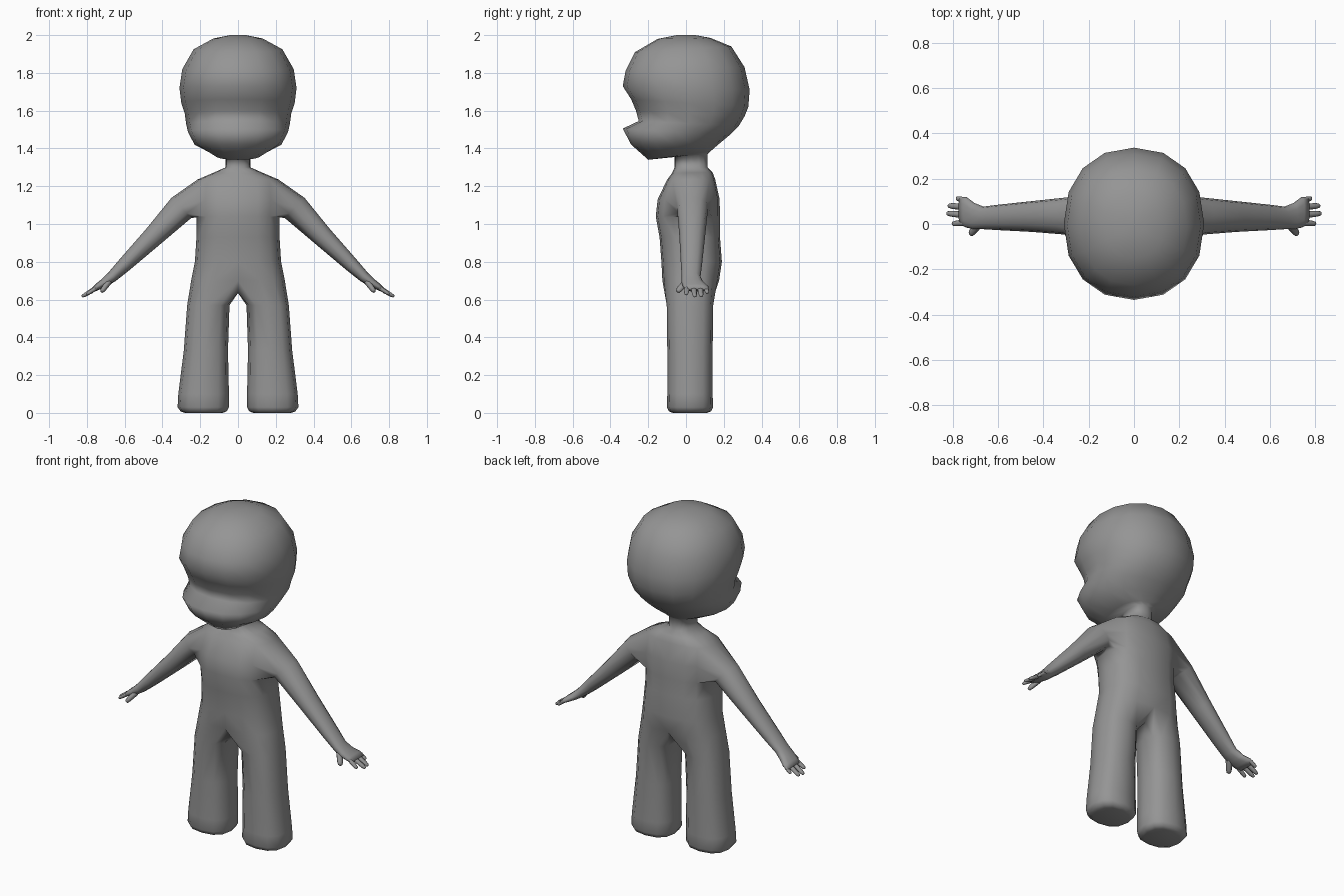
import bpy, bmesh
from math import sin, cos, pi, radians, copysign
from mathutils import Vector

cube = bpy.data.objects.get("Cube")
if cube:
    bpy.data.objects.remove(cube)

grey = bpy.data.materials.new("plain grey")
grey.use_nodes = True
colour = (0.3, 0.3, 0.3, 1)
grey.diffuse_color = colour
grey.node_tree.nodes["Principled BSDF"].inputs["Base Color"].default_value = colour


def power(v, e):
    return copysign(abs(v) ** (2 / e), v)


def half_ring(bm, yf, zf, yb, zb, w, e):
    """Nine points from the front centre round the +x side to the back centre."""
    front, back = Vector((0, yf, zf)), Vector((0, yb, zb))
    mid, arm = (front + back) / 2, (back - front) / 2
    row = []
    for i in range(9):
        a = -pi / 2 + pi * i / 8
        x = 0 if i in (0, 8) else w * power(cos(a), e)
        row.append(bm.verts.new(mid + arm * power(sin(a), e) + Vector((x, 0, 0))))
    return row


def ring(bm, centre, u, v, n=12, e=2.2):
    steps = [2 * pi * i / n for i in range(n)]
    return [bm.verts.new(Vector(centre) + u * power(cos(a), e) + v * power(sin(a), e))
            for a in steps]


def bridge(bm, a, b, closed=True):
    n = len(a)
    for i in range(n if closed else n - 1):
        j = (i + 1) % n
        bm.faces.new((a[i], a[j], b[j], b[i]))


def tube(bm, loops):
    for a, b in zip(loops, loops[1:]):
        bridge(bm, a, b)
    bm.faces.new(loops[-1])


def finish(bm, name):
    bmesh.ops.recalc_face_normals(bm, faces=bm.faces)
    for f in bm.faces:
        f.smooth = True
    mesh = bpy.data.meshes.new(name)
    bm.to_mesh(mesh)
    bm.free()
    mesh.materials.append(grey)
    obj = bpy.data.objects.new(name, mesh)
    bpy.context.collection.objects.link(obj)
    mirror = obj.modifiers.new("Mirror", 'MIRROR')
    mirror.use_clip = True
    mirror.merge_threshold = 0.0005
    return obj


X, Y, Z = Vector((1, 0, 0)), Vector((0, 1, 0)), Vector((0, 0, 1))
bm = bmesh.new()

# Head: front y, front z, back y, back z, half width
head = [(-.05, 2, .05, 2, .04), (-.15, 1.98, .13, 1.985, .13),
        (-.27, 1.91, .24, 1.94, .235), (-.32, 1.81, .31, 1.83, .295),
        (-.335, 1.73, .337, 1.71, .31), (-.29, 1.66, .33, 1.62, .3),
        (-.265, 1.6, .31, 1.57, .282), (-.25, 1.545, .28, 1.52, .275),
        (-.335, 1.505, .23, 1.47, .265), (-.29, 1.42, .17, 1.42, .23),
        (-.2, 1.34, .13, 1.385, .12)]
# Neck and torso, same layout
torso = [(-.06, 1.355, .115, 1.37, .065), (-.06, 1.3, .115, 1.3, .065),
         (-.075, 1.268, .14, 1.275, .13), (-.1, 1.235, .155, 1.235, .215),
         (-.15, 1.13, .178, 1.13, .225), (-.16, 1.04, .18, 1.03, .22),
         (-.14, .93, .18, .93, .22), (-.13, .8, .19, .8, .228),
         (-.125, .7, .175, .7, .248)]
rows = [half_ring(bm, *r, 2.2) for r in head] + [half_ring(bm, *r, 2.6) for r in torso]
bm.faces.new(rows[0])
for a, b in zip(rows, rows[1:]):
    bridge(bm, a, b, closed=False)

# Arm opening in the side of the torso
top, mid, low = rows[len(head) + 3:len(head) + 6]
inner = [top[4], mid[4], low[4]]
hole = [mid[6], *top[6:1:-1], mid[2], *low[2:7]]
gap = [f for f in bm.faces if all(v in hole or v in inner for v in f.verts)]
bmesh.ops.delete(bm, geom=gap, context='FACES_ONLY')
bmesh.ops.delete(bm, geom=[v for v in bm.verts if not v.link_faces], context='VERTS')
loose = [e for e in bm.edges if not e.link_faces]
bmesh.ops.delete(bm, geom=loose, context='EDGES')

# Arm and palm: x, y, z, half depth, half thickness
arm = [(.3, .035, 1.085, .082, .075), (.45, .033, .932, .068, .055),
       (.6, .029, .785, .056, .039), (.665, .027, .722, .05, .03),
       (.705, .035, .69, .058, .025), (.74, .052, .669, .068, .019),
       (.766, .058, .652, .062, .013)]
up = Vector((.7, 0, .71))
tube(bm, [hole] + [ring(bm, (x, y, z), Y * d, up * t) for x, y, z, d, t in arm])

# Leg: joined to the lower torso through a crotch strip
hip = rows[-1]
crotch = [bm.verts.new((0, y, .635)) for y in (.1, .02, -.06)]
opening = hip[4:] + crotch + hip[:4]
leg = [(.157, .57, .112, .123), (.17, .33, .117, .12), (.182, .1, .134, .12),
       (.184, .03, .136, .122), (.182, .008, .122, .112), (.182, 0, .1, .09)]
tube(bm, [opening] + [ring(bm, (x, .021, z), X * rx, Y * ry, e=2.5)
                      for x, z, rx, ry in leg])
finish(bm, "body")

# Fingers and thumb: start, end, base radius
bm = bmesh.new()
digits = [((.75, .006, .662), (.802, .001, .627), .014),
          ((.75, .04, .662), (.826, .047, .616), .015),
          ((.75, .075, .662), (.82, .081, .617), .015),
          ((.75, .106, .662), (.784, .113, .634), .013),
          ((.685, .0, .692), (.722, -.046, .642), .02)]
for start, end, r in digits:
    a, b = Vector(start), Vector(end)
    d = (b - a).normalized()
    side = (Y - d * Y.dot(d)).normalized()
    lift = d.cross(side)
    loops = [ring(bm, a.lerp(b, t), side * r * s, lift * r * s * .8, n=8)
             for t, s in ((0, 1), (.75, .85), (.95, .65), (1, .4))]
    tube(bm, loops)
finish(bm, "fingers")
